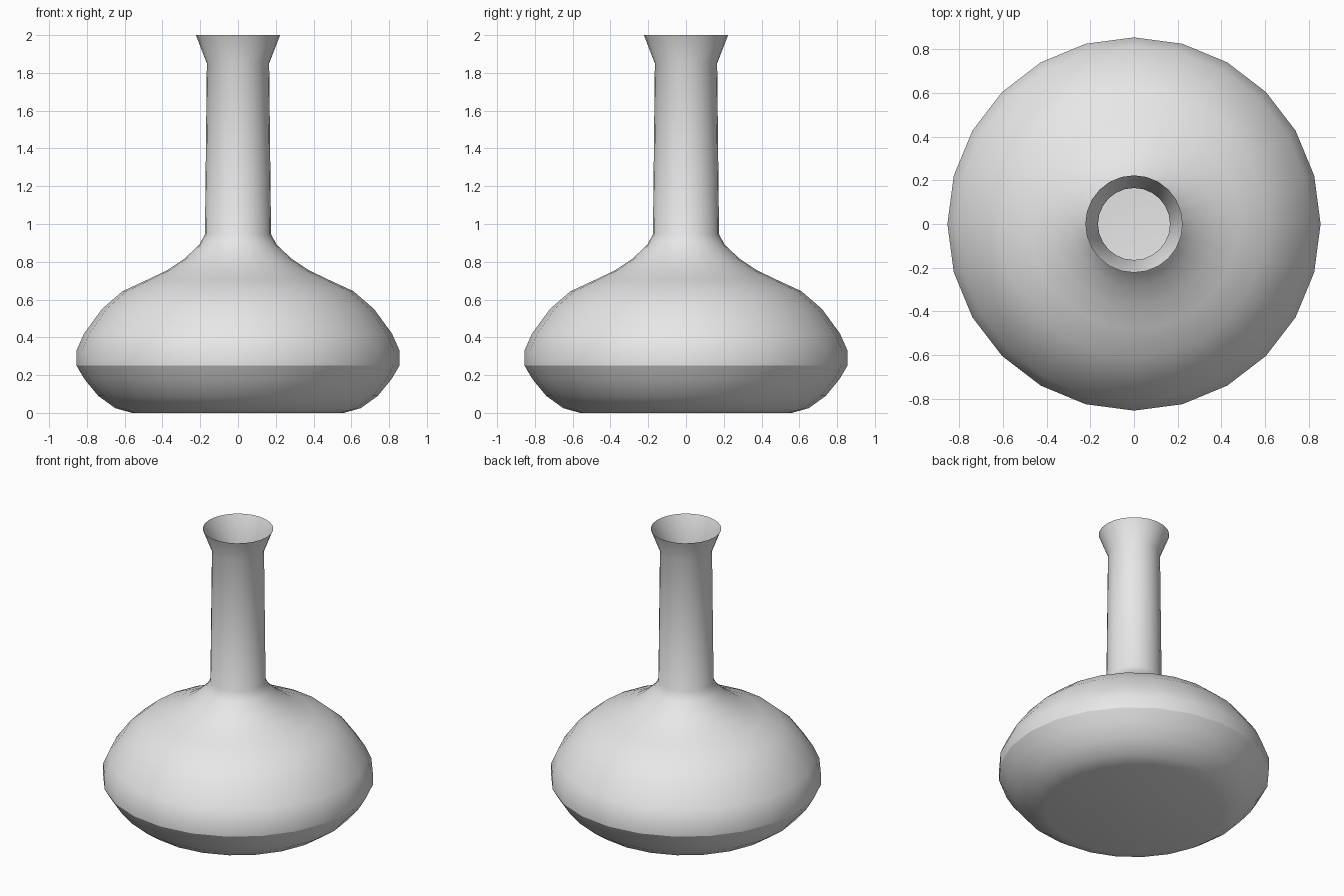
import bpy
import bmesh
from math import cos, sin, pi, radians

SIDES = 24

default = bpy.data.objects.get("Cube")
if default:
    bpy.data.objects.remove(default, do_unlink=True)

# Plain grey finish
grey = bpy.data.materials.new("light_grey")
grey.use_nodes = True
colour = (0.8, 0.8, 0.8, 1)
grey.diffuse_color = colour
grey.node_tree.nodes["Principled BSDF"].inputs["Base Color"].default_value = colour

# Outline from the base, over the round body, up the neck to the flared lip
profile = [
    (0.56, 0.0), (0.65, 0.025), (0.74, 0.09), (0.81, 0.175), (0.855, 0.25),
    (0.855, 0.33), (0.815, 0.42), (0.72, 0.55), (0.61, 0.645), (0.48, 0.705),
    (0.375, 0.755), (0.285, 0.815), (0.205, 0.89), (0.175, 0.945),
    (0.165, 1.85), (0.223, 2.0),
]


def lathe(name, outline, material):
    """Revolve an outline into an open-topped shell with a flat base."""
    bm = bmesh.new()
    rings = []
    for r, z in outline:
        rings.append([bm.verts.new((r * cos(2 * pi * i / SIDES),
                                    r * sin(2 * pi * i / SIDES), z))
                      for i in range(SIDES)])
    for low, high in zip(rings, rings[1:]):
        for i in range(SIDES):
            j = (i + 1) % SIDES
            bm.faces.new((low[i], low[j], high[j], high[i]))
    bm.faces.new(rings[0][::-1])
    mesh = bpy.data.meshes.new(name)
    bm.to_mesh(mesh)
    bm.free()
    mesh.materials.append(material)
    obj = bpy.data.objects.new(name, mesh)
    bpy.context.collection.objects.link(obj)
    return obj


# Flask: one thin shell, smooth with a crease under the widest band
flask = lathe("flask", profile, grey)
bpy.ops.object.select_all(action='DESELECT')
flask.select_set(True)
bpy.context.view_layer.objects.active = flask
bpy.ops.object.shade_smooth_by_angle(angle=radians(28))
